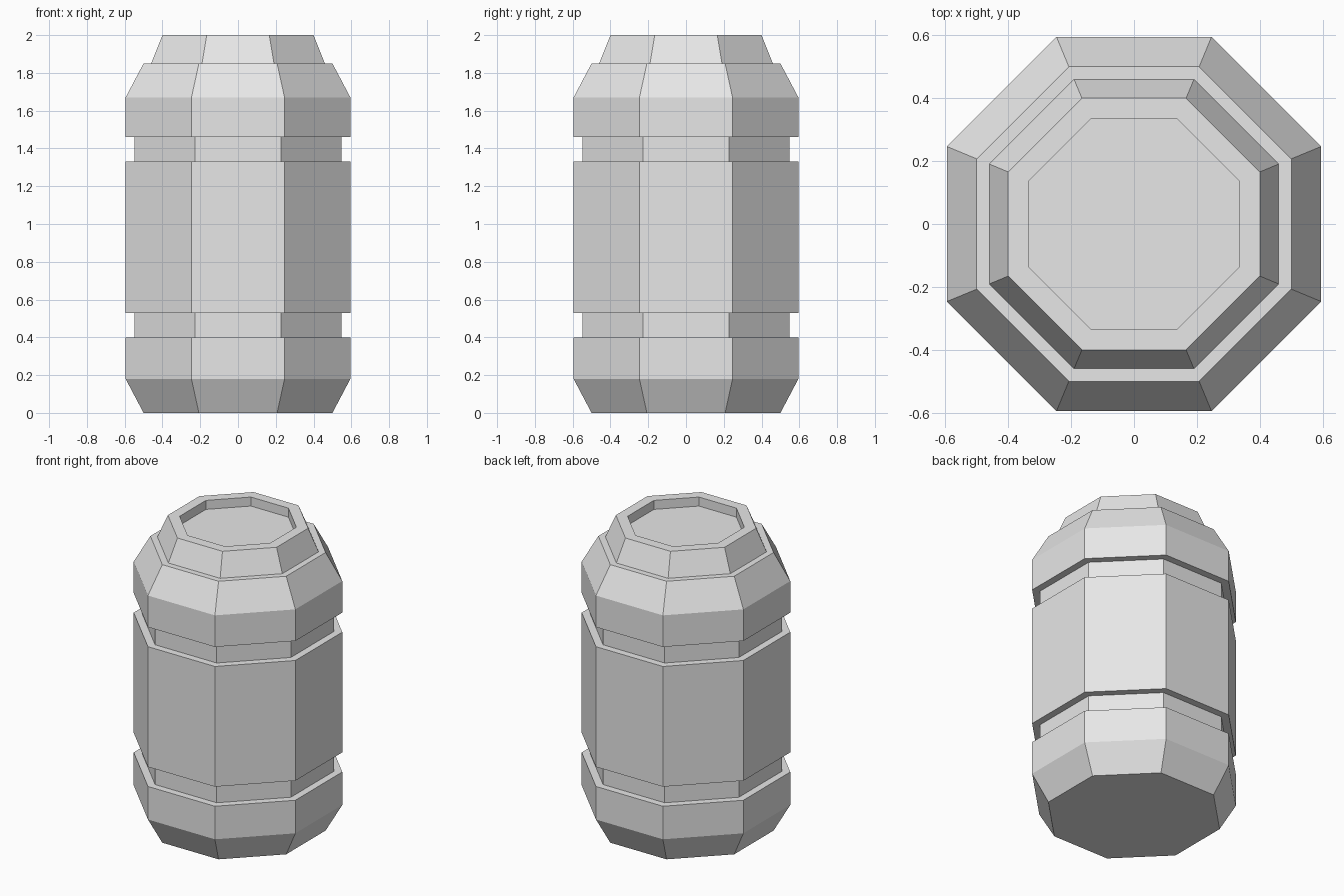
import bpy
import bmesh
from math import cos, sin, pi

cube = bpy.data.objects.get("Cube")
if cube:
    bpy.data.objects.remove(cube, do_unlink=True)

SIDES = 8
WIDE, GROOVE = 0.595, 0.548

# Plain grey for the whole canister
grey = bpy.data.materials.new("light_grey")
grey.use_nodes = True
colour = (0.8, 0.8, 0.8, 1)
grey.diffuse_color = colour
grey.node_tree.nodes["Principled BSDF"].inputs["Base Color"].default_value = colour


def ring(bm, half_width, z):
    """Octagon with flat sides facing the axes."""
    r = half_width / cos(pi / SIDES)
    angles = [(i + 0.5) * 2 * pi / SIDES for i in range(SIDES)]
    return [bm.verts.new((r * cos(a), r * sin(a), z)) for a in angles]


def octagonal_turning(name, profile):
    """Closed solid from (half width, height) pairs, bottom to top."""
    bm = bmesh.new()
    rings = [ring(bm, w, z) for w, z in profile]
    for low, high in zip(rings, rings[1:]):
        for i in range(SIDES):
            j = (i + 1) % SIDES
            bm.faces.new((low[i], low[j], high[j], high[i]))
    bm.faces.new(rings[0][::-1])
    bm.faces.new(rings[-1])
    bmesh.ops.recalc_face_normals(bm, faces=bm.faces[:])
    mesh = bpy.data.meshes.new(name)
    bm.to_mesh(mesh)
    bm.free()
    mesh.materials.append(grey)
    obj = bpy.data.objects.new(name, mesh)
    bpy.context.collection.objects.link(obj)
    return obj


def groove(bottom, top):
    return [(WIDE, bottom), (GROOVE, bottom), (GROOVE, top), (WIDE, top)]


# Chamfered base, two grooves, shoulder, then the rim with its recessed top
base = [(0.50, 0), (WIDE, 0.18)]
shoulder = [(WIDE, 1.67), (0.50, 1.85)]
rim = [(0.46, 1.85), (0.40, 2.0), (0.333, 2.0), (0.333, 1.94)]
octagonal_turning("canister", base + groove(0.40, 0.53) + groove(1.33, 1.46)
                  + shoulder + rim)
